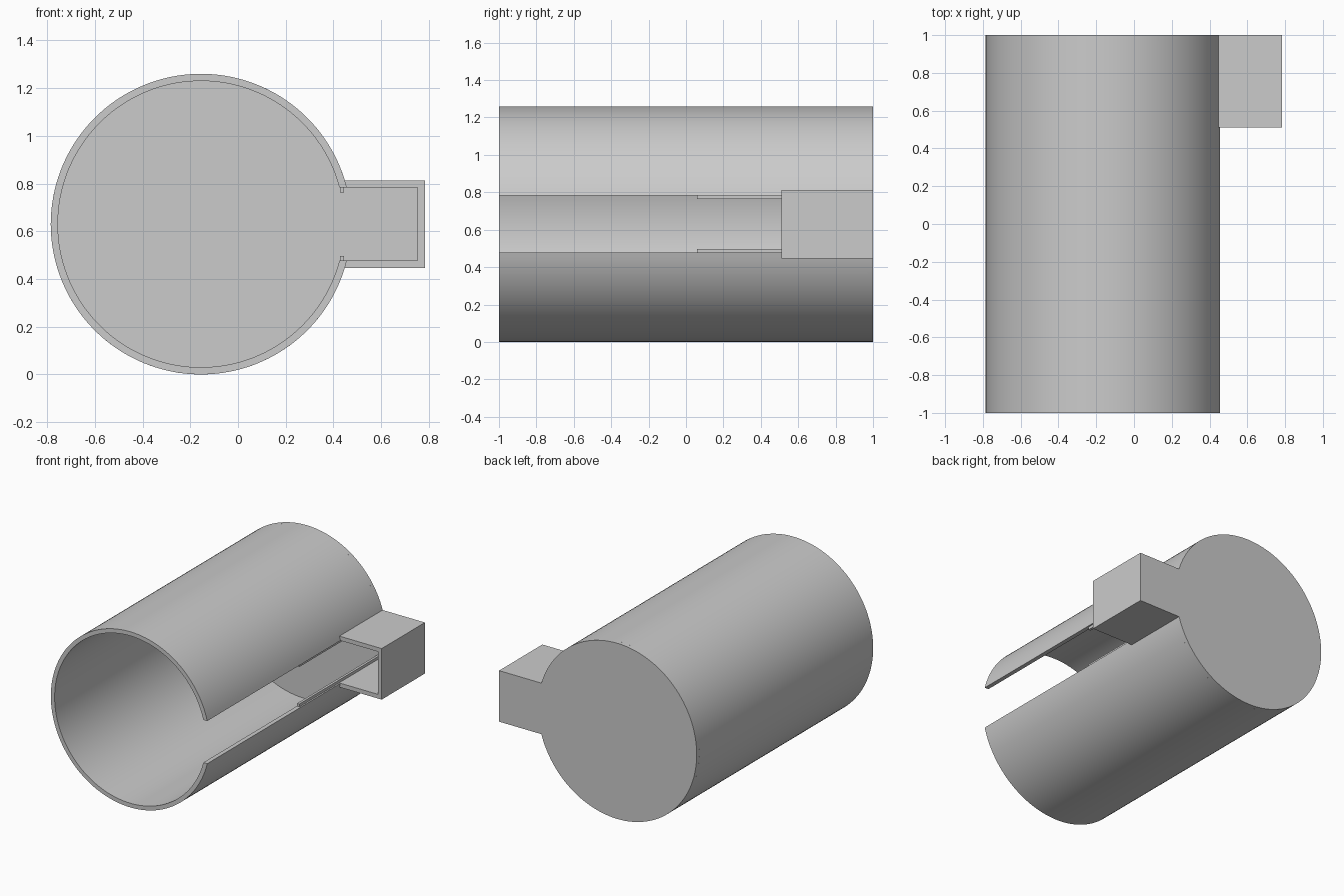
import bpy, bmesh, math

if "Cube" in bpy.data.objects:
    bpy.data.objects.remove(bpy.data.objects["Cube"])

CX, CZ = -0.155, 0.63      # cylinder axis position
R, T = 0.63, 0.03          # outer radius, wall thickness
HALF = 0.153               # half height of the side slot
N = 128

grey = bpy.data.materials.new("plain grey")
grey.diffuse_color = (0.6, 0.6, 0.6, 1)
grey.use_nodes = True
grey.node_tree.nodes["Principled BSDF"].inputs["Base Color"].default_value = grey.diffuse_color


def prism(name, profiles, smooth=False):
    """Extrude x-z outlines along y; profiles is a list of (points, y0, y1)."""
    bm = bmesh.new()
    for pts, y0, y1 in profiles:
        a = [bm.verts.new((x, y0, z)) for x, z in pts]
        b = [bm.verts.new((x, y1, z)) for x, z in pts]
        bm.faces.new(a)
        bm.faces.new(b[::-1])
        n = len(pts)
        for i in range(n):
            j = (i + 1) % n
            bm.faces.new((a[j], a[i], b[i], b[j]))
    bmesh.ops.recalc_face_normals(bm, faces=bm.faces)
    me = bpy.data.meshes.new(name)
    bm.to_mesh(me)
    bm.free()
    me.materials.append(grey)
    ob = bpy.data.objects.new(name, me)
    bpy.context.collection.objects.link(ob)
    if smooth:
        bpy.ops.object.select_all(action='DESELECT')
        ob.select_set(True)
        bpy.context.view_layer.objects.active = ob
        bpy.ops.object.shade_smooth_by_angle(angle=math.radians(30))
    return ob


def arc(r, a0, a1, n):
    return [(CX + r * math.cos(a0 + (a1 - a0) * i / n),
             CZ + r * math.sin(a0 + (a1 - a0) * i / n)) for i in range(n + 1)]


def rect(x0, x1, z0, z1):
    return [(x0, z0), (x1, z0), (x1, z1), (x0, z1)]


# Slotted tube wall, open at the front
ao, ai = math.asin(HALF / R), math.asin(HALF / (R - T))
wall = arc(R, ao, 2 * math.pi - ao, N) + arc(R - T, 2 * math.pi - ai, ai, N)
prism("tube_wall", [(wall, -1, 0.97)], smooth=True)

# Closed back end
prism("back_cap", [(arc(R, 0, 2 * math.pi, N)[:-1], 0.97, 1)], smooth=True)

# Side box, open to the front and into the tube
X1, ZH = 0.783, HALF + T
box = [(0.44, CZ - ZH), (X1, CZ - ZH), (X1, CZ + ZH), (0.44, CZ + ZH),
       (0.44, CZ + HALF), (X1 - T, CZ + HALF), (X1 - T, CZ - HALF), (0.44, CZ - HALF)]
prism("side_box", [(box, 0.51, 1)])
prism("side_box_back", [(rect(0.45, X1 - T, CZ - HALF, CZ + HALF), 0.97, 1)])

# Thin rails on the inner edges of the slot
rails = []
for s in (-1, 1):
    z0, z1 = sorted((CZ + s * (HALF - 0.02), CZ + s * HALF))
    rails.append((rect(0.427, 0.445, z0, z1), 0.06, 0.97))
prism("slot_rails", rails)
